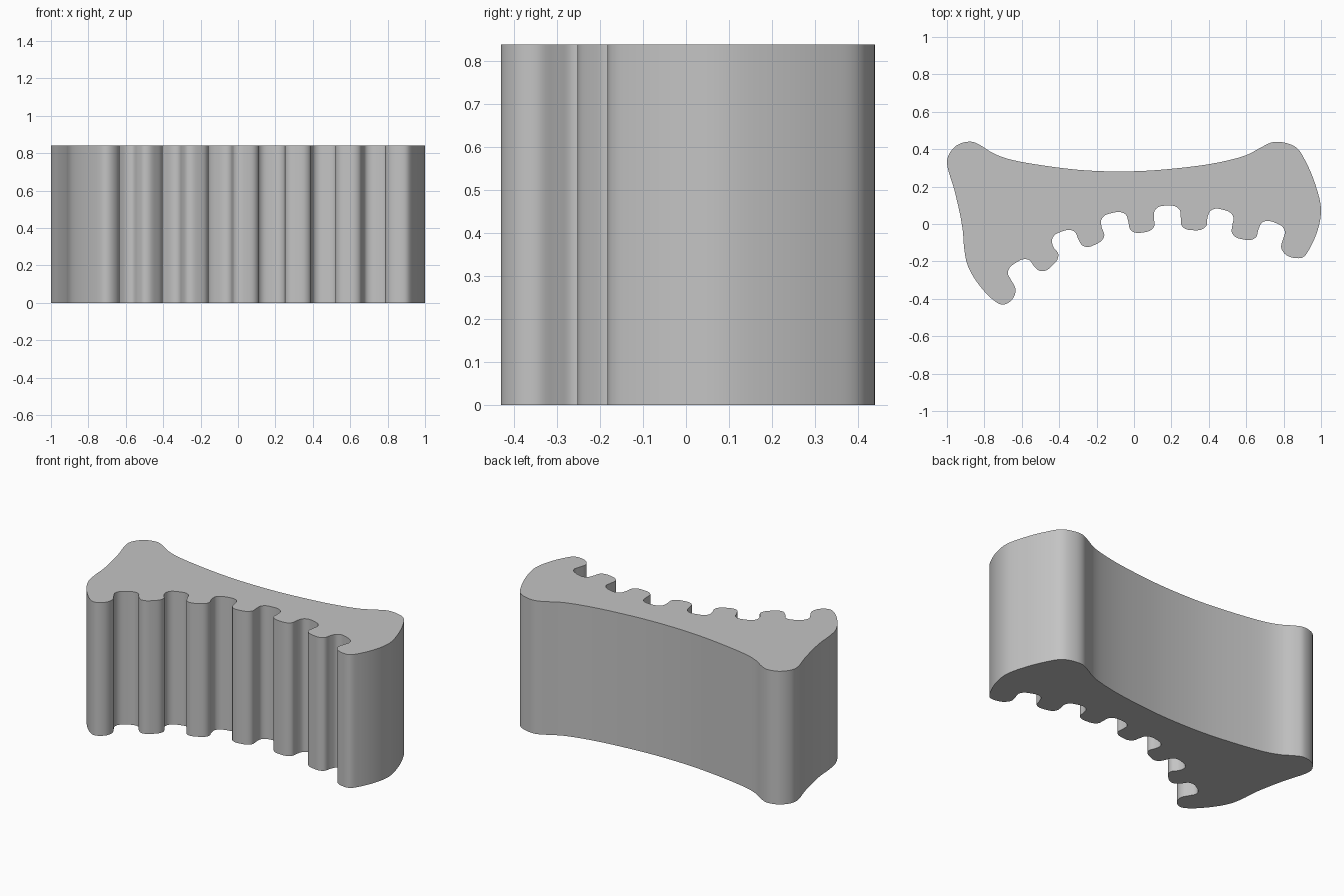
import bpy, bmesh, math
from mathutils import Vector

if "Cube" in bpy.data.objects:
    bpy.data.objects.remove(bpy.data.objects["Cube"], do_unlink=True)

HEIGHT = 0.84
STEPS = 5


def points(*pairs):
    return [Vector(p) for p in pairs]


def arch(a, b, depth, side):
    """Rounded finger groove or ridge between two wall points."""
    along = b - a
    normal = Vector((along.y, -along.x)).normalized() * side * depth
    shape = ((0.03, 0.6), (0.2, 0.92), (0.5, 1.0), (0.8, 0.92), (0.97, 0.6))
    return [a + along * t + normal * h for t, h in shape]


def smooth_loop(knots, steps):
    """Closed smooth curve through the knots, with even speed by chord length."""
    result = []
    count = len(knots)
    for i in range(count):
        p0, p1, p2, p3 = (knots[(i + k) % count] for k in (-1, 0, 1, 2))
        d0, d1, d2 = ((q - p).length ** 0.5 for p, q in ((p0, p1), (p1, p2), (p2, p3)))
        m1 = ((p1 - p0) / d0 - (p2 - p0) / (d0 + d1) + (p2 - p1) / d1) * d1
        m2 = ((p2 - p1) / d1 - (p3 - p1) / (d1 + d2) + (p3 - p2) / d2) * d1
        for s in range(steps):
            t = s / steps
            u = 1 - t
            result.append(p1 * (1 + 2 * t) * u * u + m1 * t * u * u
                          + p2 * t * t * (3 - 2 * t) - m2 * t * t * u)
    return result


# Hollow back with a rounded horn at each end
back = points((-1, 0.33), (-0.985, 0.38), (-0.94, 0.425), (-0.87, 0.44), (-0.82, 0.42),
              (-0.76, 0.382), (-0.68, 0.35), (-0.5, 0.315), (-0.25, 0.286), (0, 0.282),
              (0.2, 0.295), (0.43, 0.325), (0.6, 0.368), (0.68, 0.41), (0.74, 0.437),
              (0.8, 0.436), (0.87, 0.407), (0.92, 0.33))

# Bulging left end and its hooked tip
left_end = points((0.97, 0.21), (1, 0.08), (0.983, -0.03), (0.94, -0.13), (0.905, -0.177),
                  (0.86, -0.182), (0.81, -0.163), (0.787, -0.125))

# Walls between the alternating finger grooves and ridges
walls = points((0.797, -0.08), (0.665, -0.03), (0.526, -0.005), (0.392, 0.03), (0.25, 0.035),
               (0.107, 0.03), (-0.03, 0.01), (-0.172, -0.02), (-0.298, -0.08), (-0.43, -0.125),
               (-0.535, -0.225), (-0.657, -0.3))
comb = []
for i, (a, b) in enumerate(zip(walls, walls[1:])):
    comb += [a] + arch(a, b, 0.066, -1 if i % 2 else 1)
comb.append(walls[-1])

# Long right end and its hooked tip
right_end = points((-0.634, -0.345), (-0.642, -0.39), (-0.675, -0.423), (-0.71, -0.43),
                   (-0.76, -0.4), (-0.84, -0.31), (-0.89, -0.22), (-0.908, -0.13),
                   (-0.915, -0.04), (-0.93, 0.05), (-0.96, 0.18))

outline = smooth_loop(back + left_end + comb + right_end, STEPS)

# Extrude the outline into a solid block
bm = bmesh.new()
base = bm.faces.new([bm.verts.new((p.x, p.y, 0)) for p in outline])
raised = bmesh.ops.extrude_face_region(bm, geom=[base], use_keep_orig=True)
top = [v for v in raised["geom"] if isinstance(v, bmesh.types.BMVert)]
bmesh.ops.translate(bm, verts=top, vec=(0, 0, HEIGHT))
bmesh.ops.recalc_face_normals(bm, faces=bm.faces)
mesh = bpy.data.meshes.new("finger_grip")
bm.to_mesh(mesh)
bm.free()
grip = bpy.data.objects.new("finger_grip", mesh)
bpy.context.collection.objects.link(grip)

# Plain grey material
grey = bpy.data.materials.new("plain_grey")
grey.use_nodes = True
colour = (0.55, 0.55, 0.55, 1)
grey.diffuse_color = colour
grey.node_tree.nodes["Principled BSDF"].inputs["Base Color"].default_value = colour
mesh.materials.append(grey)

# Smooth walls with crisp rims
bpy.ops.object.select_all(action="DESELECT")
grip.select_set(True)
bpy.context.view_layer.objects.active = grip
bpy.ops.object.shade_smooth_by_angle(angle=math.radians(35))
